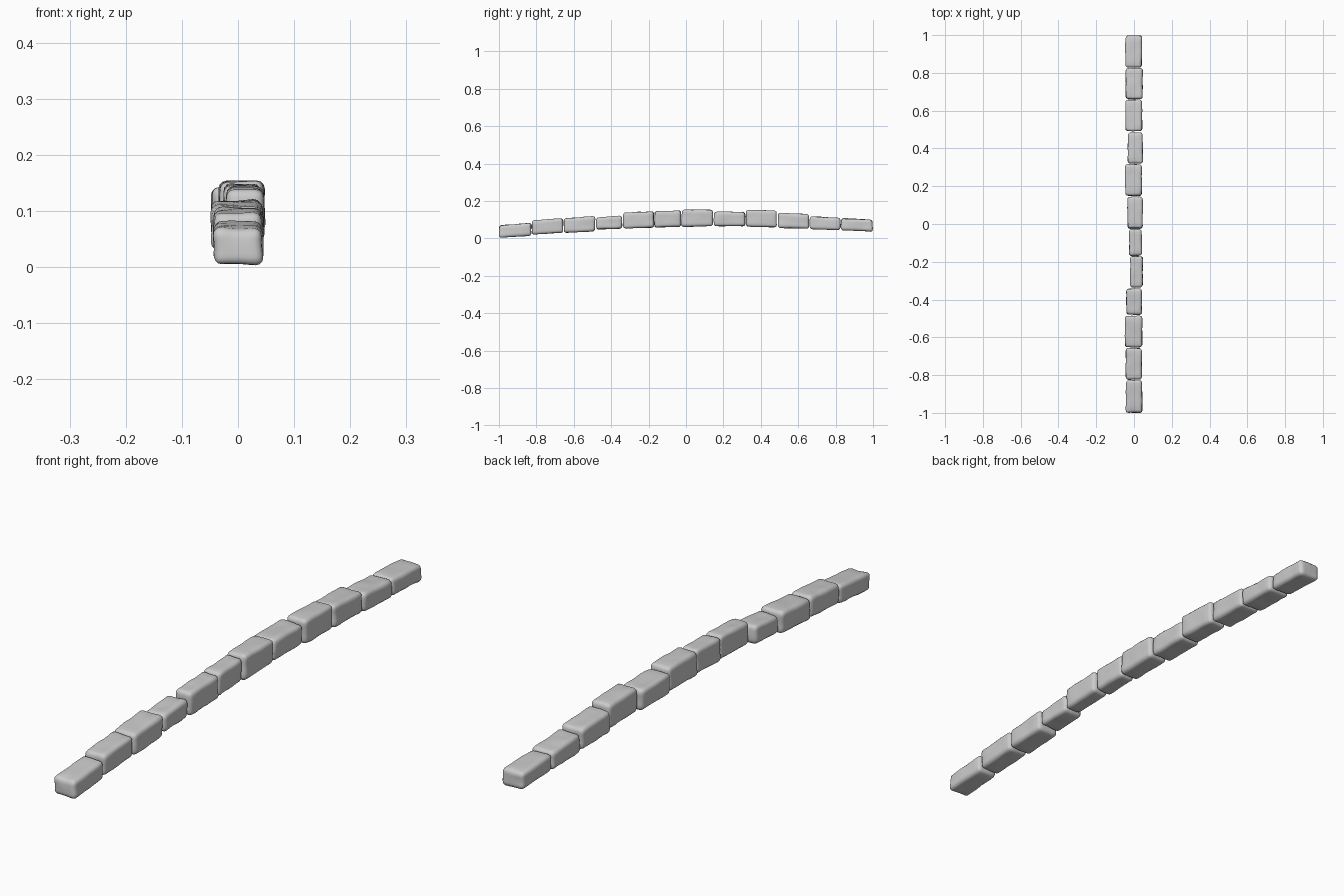
import bpy, bmesh, math, random
from mathutils import Vector, noise

if "Cube" in bpy.data.objects:
    bpy.data.objects.remove(bpy.data.objects["Cube"])

random.seed(4)

# Each stone: y start, y end, x left, x right, bottom and top z at both ends
STONES = [
    (-1.00, -.825, -.044, .046, .003, .014, .070, .085),
    (-.825, -.655, -.046, .044, .018, .030, .097, .108),
    (-.655, -.485, -.049, .045, .029, .037, .107, .119),
    (-.482, -.340, -.042, .044, .047, .052, .112, .122),
    (-.337, -.170, -.021, .048, .052, .058, .139, .145),
    (-.170, -.025, -.027, .043, .058, .061, .146, .150),
    (-.027, .147, -.037, .048, .062, .064, .154, .154),
    (.147, .320, -.048, .044, .064, .064, .144, .142),
    (.318, .488, -.034, .048, .062, .058, .153, .149),
    (.490, .660, -.047, .045, .056, .051, .138, .130),
    (.660, .828, -.046, .048, .049, .042, .119, .110),
    (.828, 1.00, -.047, .044, .043, .036, .109, .101),
]


def stone(index, y0, y1, x0, x1, b0, b1, t0, t1):
    bm = bmesh.new()
    bmesh.ops.create_cube(bm, size=2)
    for v in bm.verts:
        far = v.co.y > 0
        bottom, top = (b1, t1) if far else (b0, t0)
        j = lambda: random.uniform(0, .004)
        x = x1 - j() if v.co.x > 0 else x0 + j()
        y = y1 - j() if far else y0 + j()
        z = top - j() * .5 if v.co.z > 0 else bottom + j() * .5
        v.co = (x, y, z)
    # dense grid, so the worn surface can undulate
    long_edges = [e for e in bm.edges if e.calc_length() > .12]
    bmesh.ops.bevel(bm, geom=bm.edges[:], offset=.014, segments=3,
                    profile=.5, affect='EDGES')
    bmesh.ops.subdivide_edges(bm, edges=[e for e in bm.edges if e.calc_length() > .03],
                              cuts=5, use_grid_fill=True)
    bm.normal_update()
    shift = Vector((index * 3.7, 0, 0))
    moves = [(v, v.normal * (noise.noise(v.co * 22 + shift) * .003)) for v in bm.verts]
    for v, d in moves:
        v.co += d
        v.co.y = max(-1, min(1, v.co.y))
        v.co.z = max(0, v.co.z)
    bmesh.ops.recalc_face_normals(bm, faces=bm.faces[:])
    for f in bm.faces:
        f.smooth = True
    mesh = bpy.data.meshes.new("edging_stone")
    bm.to_mesh(mesh)
    bm.free()
    obj = bpy.data.objects.new(f"edging_stone_{index + 1}", mesh)
    bpy.context.collection.objects.link(obj)


# Gently arched row of worn stones
for i, s in enumerate(STONES):
    stone(i, *s)
